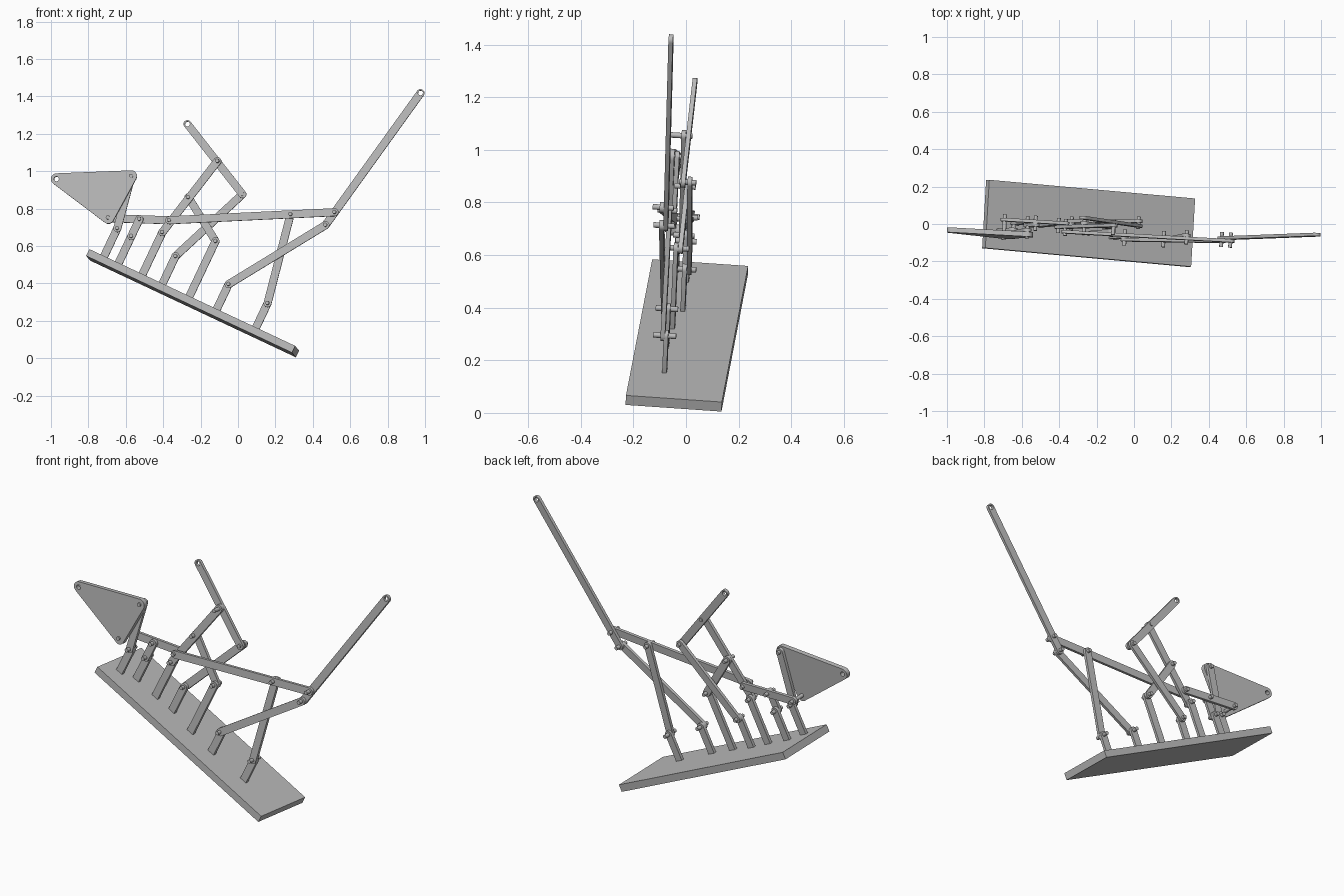
import bpy, math
from mathutils import Vector, Matrix

cube = bpy.data.objects.get("Cube")
if cube:
    bpy.data.objects.remove(cube, do_unlink=True)

grey = bpy.data.materials.new("plain grey")
grey.use_nodes = True
grey.diffuse_color = (0.5, 0.5, 0.5, 1)
grey.node_tree.nodes["Principled BSDF"].inputs["Base Color"].default_value = (0.5, 0.5, 0.5, 1)

# Tilted frame: U runs along the base, N away from it, V along the pins
V = Vector((0.058, 0.996, -0.069)).normalized()
U = Vector((0.902, -0.083, -0.424))
U = (U - V * U.dot(V)).normalized()
N = U.cross(V)
FRAME = Matrix((U, N, -V)).transposed().to_4x4()
BASE_TOP = Vector((-0.234, 0.004, 0.3125))
RADIUS, THICK = 0.021, 0.017


def local(p, t):
    """Joint (x, z) on layer t, in the tilted frame."""
    x, z = p
    w = Vector((x, (t - V.x * x - V.z * z) / V.y, z))
    return Vector((w.dot(U), w.dot(N)))


def finish(ob, name):
    ob.name = name
    ob.data.materials.clear()
    ob.data.materials.append(grey)
    bpy.ops.object.select_all(action='DESELECT')
    ob.select_set(True)
    bpy.context.view_layer.objects.active = ob
    bpy.ops.object.shade_smooth_by_angle(angle=math.radians(35))


def rounded_outline(pts, r):
    """Outline round circles of radius r at the corners, in turning order."""
    out = []
    for i, p in enumerate(pts):
        before, after = p - pts[i - 1], pts[(i + 1) % len(pts)] - p
        a = math.atan2(before.y, before.x) - math.pi / 2
        b = math.atan2(after.y, after.x) - math.pi / 2
        turn = (b - a) % math.tau
        out += [(p.x + r * math.cos(a + turn * k / 10),
                 p.y + r * math.sin(a + turn * k / 10)) for k in range(11)]
    return out


def plate(name, pts, t, holes=(), r=RADIUS, thick=THICK):
    curve = bpy.data.curves.new(name, 'CURVE')
    curve.dimensions = '2D'
    curve.fill_mode = 'BOTH'
    curve.extrude = thick / 2
    loops = [rounded_outline(pts, r)]
    for h in holes:
        loops.append([(h.x + 0.013 * math.cos(math.tau * k / 16),
                       h.y + 0.013 * math.sin(math.tau * k / 16)) for k in range(16)])
    for loop in loops:
        s = curve.splines.new('POLY')
        s.points.add(len(loop) - 1)
        for q, (a, b) in zip(s.points, loop):
            q.co = (a, b, 0, 1)
        s.use_cyclic_u = True
    tmp = bpy.data.objects.new("outline", curve)
    bpy.context.collection.objects.link(tmp)
    bpy.context.view_layer.update()
    mesh = bpy.data.meshes.new_from_object(tmp.evaluated_get(bpy.context.evaluated_depsgraph_get()))
    bpy.data.objects.remove(tmp, do_unlink=True)
    ob = bpy.data.objects.new(name, mesh)
    bpy.context.collection.objects.link(ob)
    ob.matrix_world = FRAME @ Matrix.Translation((0, 0, -t))
    finish(ob, name)


def bar(name, a, b, t, hole=None):
    plate(name, [local(a, t), local(b, t)], t, [local(hole, t)] if hole else [])


def pin(name, p, t0, t1):
    c = local(p, (t0 + t1) / 2)
    bpy.ops.mesh.primitive_cylinder_add(vertices=16, radius=0.0105, depth=t1 - t0)
    ob = bpy.context.object
    ob.matrix_world = FRAME @ Matrix.Translation((c.x, c.y, -(t0 + t1) / 2))
    finish(ob, name)


# Base slab
bpy.ops.mesh.primitive_cube_add(size=1)
base = bpy.context.object
base.matrix_world = (Matrix.Translation(BASE_TOP - N * 0.02) @ FRAME
                     @ Matrix.Diagonal((1.22, 0.04, 0.366, 1)))
finish(base, "base_slab")

# Fixed pivots on the posts
posts = [((-0.645, 0.695), -0.115), ((-0.57, 0.653), -0.069), ((-0.404, 0.674), -0.069),
         ((-0.334, 0.546), -0.062), ((-0.12, 0.626), -0.088), ((-0.05, 0.396), -0.097),
         ((0.158, 0.294), -0.086)]
for i, (p, t) in enumerate(posts):
    top = local(p, t)
    plate(f"post_{i + 1}", [top, Vector((top.x, BASE_TOP.dot(N)))], t)
P = [p for p, t in posts]

# Moving joints
tri_tip, tri_top, tri_low = (-0.97, 0.958), (-0.57, 0.974), (-0.693, 0.749)
short_top, crank_low = (-0.527, 0.744), (-0.367, 0.738)
crank_mid, crank_top = (-0.265, 0.861), (-0.11, 1.054)
elbow, upper_tip = (0.024, 0.877), (-0.27, 1.252)
prop_top, arm_mid, arm_low = (0.281, 0.770), (0.516, 0.781), (0.468, 0.712)
arm_tip = (0.976, 1.418)

# Triangular plate
T = -0.156
tri = [local(p, T) for p in (tri_low, tri_top, tri_tip)]
plate("triangle_plate", tri, T, [tri[2]], r=0.03, thick=0.026)

# Links
bar("triangle_link", P[0], tri_top, -0.133)
bar("rear_link", tri_low, crank_low, -0.069)
bar("short_link", P[1], short_top, -0.087)
bar("crank", P[2], crank_top, -0.087)
bar("rocker_link", crank_mid, P[4], -0.07)
bar("lower_link", P[3], elbow, -0.044)
bar("upper_arm", elbow, upper_tip, -0.069, upper_tip)
bar("long_link", crank_low, arm_mid, -0.114)
bar("prop_link", P[6], prop_top, -0.098)
bar("diagonal_link", P[5], arm_low, -0.114)
bar("long_arm", arm_low, arm_tip, -0.098, arm_tip)

# Pins through the joints
pins = [(P[0], -0.165, -0.085), (P[1], -0.118, -0.038), (P[2], -0.118, -0.038),
        (P[3], -0.09, -0.018), (P[4], -0.118, -0.038), (P[5], -0.145, -0.06),
        (P[6], -0.135, -0.048), (tri_top, -0.177, -0.11), (tri_low, -0.177, -0.04),
        (short_top, -0.118, -0.038), (crank_low, -0.135, -0.045),
        (crank_mid, -0.118, -0.038), (crank_top, -0.137, -0.055),
        (elbow, -0.085, -0.02), (prop_top, -0.145, -0.07),
        (arm_mid, -0.15, -0.07), (arm_low, -0.145, -0.065)]
for i, (p, t0, t1) in enumerate(pins):
    pin(f"pin_{i + 1}", p, t0, t1)
